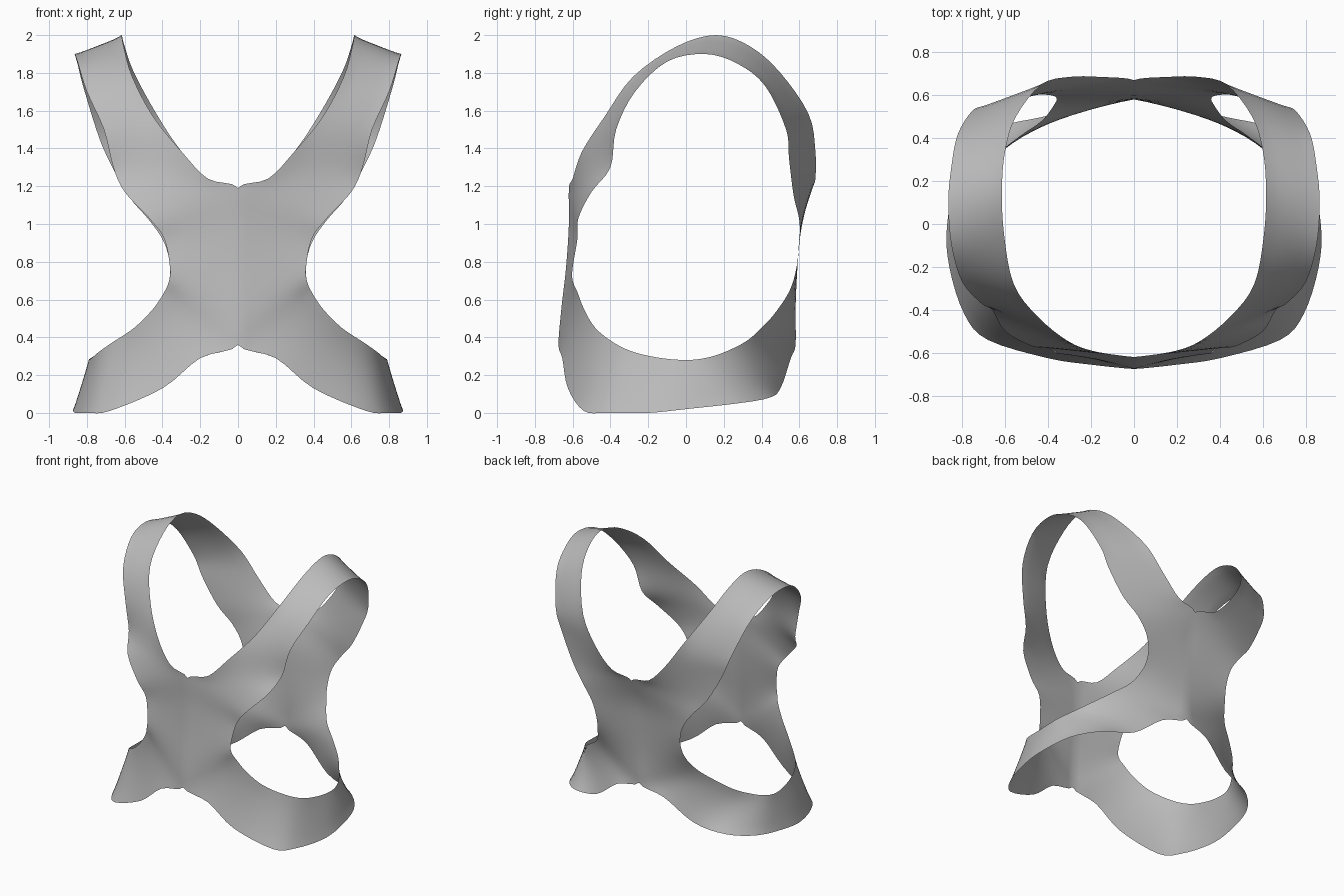
import bpy
import bmesh
from mathutils import Vector

STEPS = 4      # smooth samples between two guide points
ACROSS = 8     # faces across the width of a strap

default_cube = bpy.data.objects.get("Cube")
if default_cube:
    bpy.data.objects.remove(default_cube, do_unlink=True)


def make_material(name, colour):
    material = bpy.data.materials.new(name)
    material.use_nodes = True
    material.diffuse_color = colour
    shader = material.node_tree.nodes["Principled BSDF"]
    shader.inputs["Base Color"].default_value = colour
    shader.inputs["Roughness"].default_value = 0.8
    return material


def smooth_loop(points):
    """Closed smooth curve through guide points, kept on the left half."""
    result = []
    count = len(points)
    for i in range(count):
        a, b, c, d = [Vector(points[(i + k) % count]) for k in (-1, 0, 1, 2)]
        for step in range(STEPS):
            t = step / STEPS
            point = b + (c - a) * t / 2
            point += (a * 2 - b * 5 + c * 4 - d) * t ** 2 / 2
            point += (b * 3 - a - c * 3 + d) * t ** 3 / 2
            point.x = max(point.x, 0)
            # points between two centre guides stay on the centre line
            if b.x == 0 and c.x == 0:
                point.x = 0
            result.append(point)
    return result


# Neckline: front centre, over the shoulder, down to the back centre
neck_edge = [
    (0, -.635, .77), (0, -.62, 1), (0, -.62, 1.19), (.16, -.6, 1.24),
    (.3, -.55, 1.385), (.45, -.43, 1.57), (.56, -.28, 1.78),
    (.605, -.05, 1.94), (.615, .16, 2), (.6, .34, 1.94), (.55, .5, 1.8),
    (.43, .65, 1.58), (.3, .685, 1.385), (.16, .685, 1.24),
    (0, .67, 1.19), (0, .61, 1),
]
# Lower hem: back centre, around the side, up to the front centre
hem_edge = [
    (0, .59, .77), (0, .58, .55), (0, .58, .36), (.2, .555, .29),
    (.42, .5, .13), (.65, .44, .08), (.81, .27, .05), (.87, 0, .02),
    (.86, -.2, 0), (.79, -.42, 0), (.68, -.54, .01), (.4, -.625, .13),
    (.2, -.655, .29), (0, -.675, .36), (0, -.66, .55),
]
# Upper armhole: front waist, over the shoulder, to the back waist
armhole_top = [
    (.36, -.6, .77), (.39, -.575, .92), (.47, -.57, 1.03), (.6, -.5, 1.17),
    (.66, -.4, 1.3), (.71, -.37, 1.5), (.8, -.27, 1.7), (.85, -.1, 1.86),
    (.865, .1, 1.9), (.85, .27, 1.85), (.82, .42, 1.73), (.75, .53, 1.5),
    (.69, .545, 1.35), (.58, .57, 1.15), (.47, .6, 1.02), (.39, .6, .9),
]
# Lower armhole: back waist, around the side, to the front waist
armhole_bottom = [
    (.36, .585, .77), (.375, .55, .65), (.43, .48, .54), (.53, .41, .46),
    (.64, .32, .38), (.73, .2, .32), (.78, .1, .29), (.79, 0, .28),
    (.775, -.13, .29), (.74, -.27, .32), (.67, -.38, .37), (.55, -.48, .45),
    (.45, -.54, .55), (.39, -.575, .64), (.365, -.6, .7),
]

# Loft one closed band from the outer edges to the armhole
outer = smooth_loop(neck_edge + hem_edge)
inner = smooth_loop(armhole_top + armhole_bottom)
bm = bmesh.new()
rows = [[bm.verts.new(p.lerp(q, k / ACROSS)) for k in range(ACROSS + 1)]
        for p, q in zip(outer, inner)]
for row, following in zip(rows, rows[1:] + rows[:1]):
    for k in range(ACROSS):
        bm.faces.new((row[k], row[k + 1], following[k + 1], following[k]))

# Ease the cloth so the band has no hard creases, keeping its borders
free = [v for v in bm.verts if not v.is_boundary]
for _ in range(6):
    bmesh.ops.smooth_vert(bm, verts=free, factor=0.5,
                          use_axis_x=True, use_axis_y=True, use_axis_z=True)

# Point the faces away from the body
bm.normal_update()
body_centre = Vector((0, 0, 1))
facing = sum(f.normal.dot(f.calc_center_median() - body_centre)
             for f in bm.faces)
if facing < 0:
    bmesh.ops.reverse_faces(bm, faces=bm.faces[:])

mesh = bpy.data.meshes.new("harness")
bm.to_mesh(mesh)
bm.free()
harness = bpy.data.objects.new("harness", mesh)
bpy.context.collection.objects.link(harness)
mesh.materials.append(make_material("grey cloth", (.5, .5, .5, 1)))

# Mirror the left half into the crossed front and back panels
mirror = harness.modifiers.new("mirror", 'MIRROR')
mirror.use_clip = True
mirror.merge_threshold = 0.001

bpy.context.view_layer.objects.active = harness
harness.select_set(True)
bpy.ops.object.shade_smooth()
